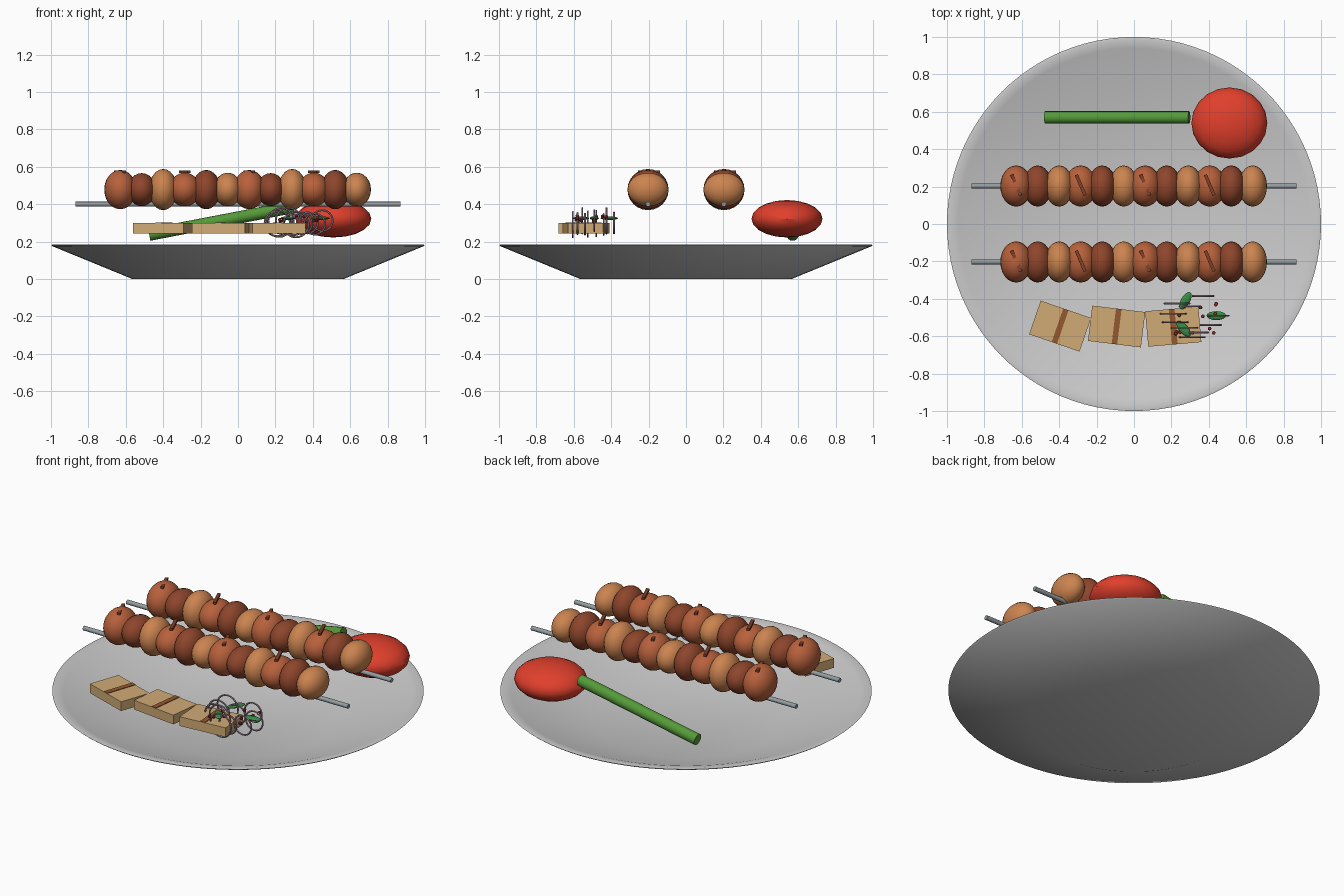
import bpy, bmesh, math, random
from mathutils import Matrix, Vector

cube = bpy.data.objects.get("Cube")
if cube:
    bpy.data.objects.remove(cube, do_unlink=True)

random.seed(4)


def material(name, r, g, b):
    m = bpy.data.materials.new(name)
    m.use_nodes = True
    m.diffuse_color = (r, g, b, 1)
    node = next(n for n in m.node_tree.nodes if n.type == 'BSDF_PRINCIPLED')
    node.inputs["Base Color"].default_value = (r, g, b, 1)
    return m


CERAMIC = material("ceramic", 0.8, 0.8, 0.78)
STEEL = material("steel", 0.3, 0.34, 0.36)
MEATS = [material("roast_meat", 0.48, 0.12, 0.045),
         material("dark_meat", 0.27, 0.06, 0.025),
         material("light_meat", 0.6, 0.23, 0.08)]
CHAR = material("char", 0.22, 0.05, 0.02)
RED = material("tomato_red", 0.75, 0.05, 0.025)
GREEN = material("pepper_green", 0.09, 0.32, 0.04)
BREAD = material("bread", 0.64, 0.41, 0.18)
CRUST = material("grill_mark", 0.3, 0.1, 0.03)
ONION = material("onion", 0.4, 0.28, 0.34)
LEAF = material("leaf", 0.04, 0.26, 0.06)
SPICE = material("spice", 0.35, 0.03, 0.03)


def finish(name, bm, mat, loc=(0, 0, 0), rot=(0, 0, 0), smooth=True):
    bmesh.ops.recalc_face_normals(bm, faces=bm.faces[:])
    mesh = bpy.data.meshes.new(name)
    bm.to_mesh(mesh)
    bm.free()
    if smooth:
        for p in mesh.polygons:
            p.use_smooth = True
        mesh.set_sharp_from_angle(angle=math.radians(35))
    mesh.materials.append(mat)
    ob = bpy.data.objects.new(name, mesh)
    ob.location, ob.rotation_euler = loc, rot
    bpy.context.collection.objects.link(ob)
    return ob


def ball(name, mat, loc, radii, rot=(0, 0, 0), seg=24):
    bm = bmesh.new()
    bmesh.ops.create_uvsphere(bm, u_segments=seg, v_segments=seg // 2, radius=1,
                              matrix=Matrix.Diagonal((*radii, 1)))
    return finish(name, bm, mat, loc, rot)


def box(name, mat, loc, size, turn=0):
    bm = bmesh.new()
    bmesh.ops.create_cube(bm, size=1, matrix=Matrix.Diagonal((*size, 1)))
    return finish(name, bm, mat, loc, (0, 0, math.radians(turn)), smooth=False)


def rod(name, mat, start, end, radius, seg=16):
    a, b = Vector(start), Vector(end)
    bm = bmesh.new()
    bmesh.ops.create_cone(bm, cap_ends=True, segments=seg, radius1=radius,
                          radius2=radius, depth=(b - a).length)
    rot = (b - a).to_track_quat('Z', 'Y').to_euler()
    return finish(name, bm, mat, (a + b) / 2, rot)


def lathe(name, mat, profile, steps, axis=(0, 0, 1), closed=False, loc=(0, 0, 0)):
    bm = bmesh.new()
    vs = [bm.verts.new(p) for p in profile]
    pairs = list(zip(vs, vs[1:])) + ([(vs[-1], vs[0])] if closed else [])
    edges = [bm.edges.new(p) for p in pairs]
    bmesh.ops.spin(bm, geom=vs + edges, cent=(0, 0, 0), axis=axis,
                   angle=math.tau, steps=steps)
    bmesh.ops.remove_doubles(bm, verts=bm.verts[:], dist=1e-5)
    return finish(name, bm, mat, loc)


def ring(name, mat, loc, radius, thick):
    # Upright ring facing the front
    section = [(radius + thick * math.cos(k * math.tau / 6),
                thick * math.sin(k * math.tau / 6), 0) for k in range(6)]
    return lathe(name, mat, section, 24, axis=(0, 1, 0), closed=True, loc=loc)


# Plate
outline = [(0, 0), (0.565, 0), (0.992, 0.175), (1, 0.182), (0.985, 0.185),
           (0.94, 0.175), (0.53, 0.028), (0, 0.028)]
lathe("plate", CERAMIC, [(r, 0, z) for r, z in outline], 96)

# Two skewers of meat, with char strips on every third piece
HEIGHTS = (0.105, 0.088, 0.11, 0.09, 0.105, 0.09)
for side, y in (("front", -0.203), ("back", 0.203)):
    rod(side + "_skewer", STEEL, (-0.87, y, 0.4), (0.87, y, 0.4), 0.013, 12)
    for i in range(12):
        x = -0.63 + i * 0.115
        rz = HEIGHTS[i % 6]
        ball(f"{side}_meat_{i + 1}", MEATS[i % 3], (x, y, 0.478),
             (0.076 if i % 3 else 0.085, 0.11, rz))
        if i % 3 == 0:
            box(f"{side}_char_{i + 1}", CHAR, (x, y + 0.005, 0.574),
                (0.018, 0.12, 0.012), 23)

# Grilled tomato and pepper
ball("tomato", RED, (0.51, 0.54, 0.322), (0.203, 0.19, 0.1), seg=20)
rod("pepper", GREEN, (-0.475, 0.57, 0.237), (0.295, 0.57, 0.385), 0.033)

# Bread slices with a grill mark across each
for i, (x, y, turn) in enumerate([(-0.395, -0.546, -19), (-0.093, -0.548, -7),
                                  (0.21, -0.549, 5)]):
    box(f"bread_{i + 1}", BREAD, (x, y, 0.272), (0.285, 0.19, 0.055), turn)
    box(f"bread_mark_{i + 1}", CRUST, (x, y, 0.299), (0.03, 0.19, 0.008), turn)

# Onion rings
RINGS = [(0.37, -0.385), (0.23, -0.425), (0.3, -0.44), (0.21, -0.48), (0.45, -0.49),
         (0.22, -0.525), (0.41, -0.54), (0.27, -0.555), (0.34, -0.58), (0.31, -0.605)]
for i, (x, y) in enumerate(RINGS):
    ring(f"onion_ring_{i + 1}", ONION, (x, y, 0.3 + 0.012 * math.sin(i * 2)),
         0.056 + 0.012 * (i % 2), 0.005)

# Herb leaves
for i, (x, y, turn) in enumerate([(0.275, -0.41, 60), (0.44, -0.49, 0),
                                  (0.265, -0.56, -50)]):
    ball(f"leaf_{i + 1}", LEAF, (x, y, 0.325), (0.052, 0.024, 0.01),
         (0, 0, math.radians(turn)), seg=16)

# Spice flakes
for i in range(14):
    spot = (random.uniform(0.18, 0.46), random.uniform(-0.6, -0.39),
            random.uniform(0.3, 0.34))
    ball(f"spice_{i + 1}", SPICE, spot, (0.01, 0.01, 0.01), seg=8)
